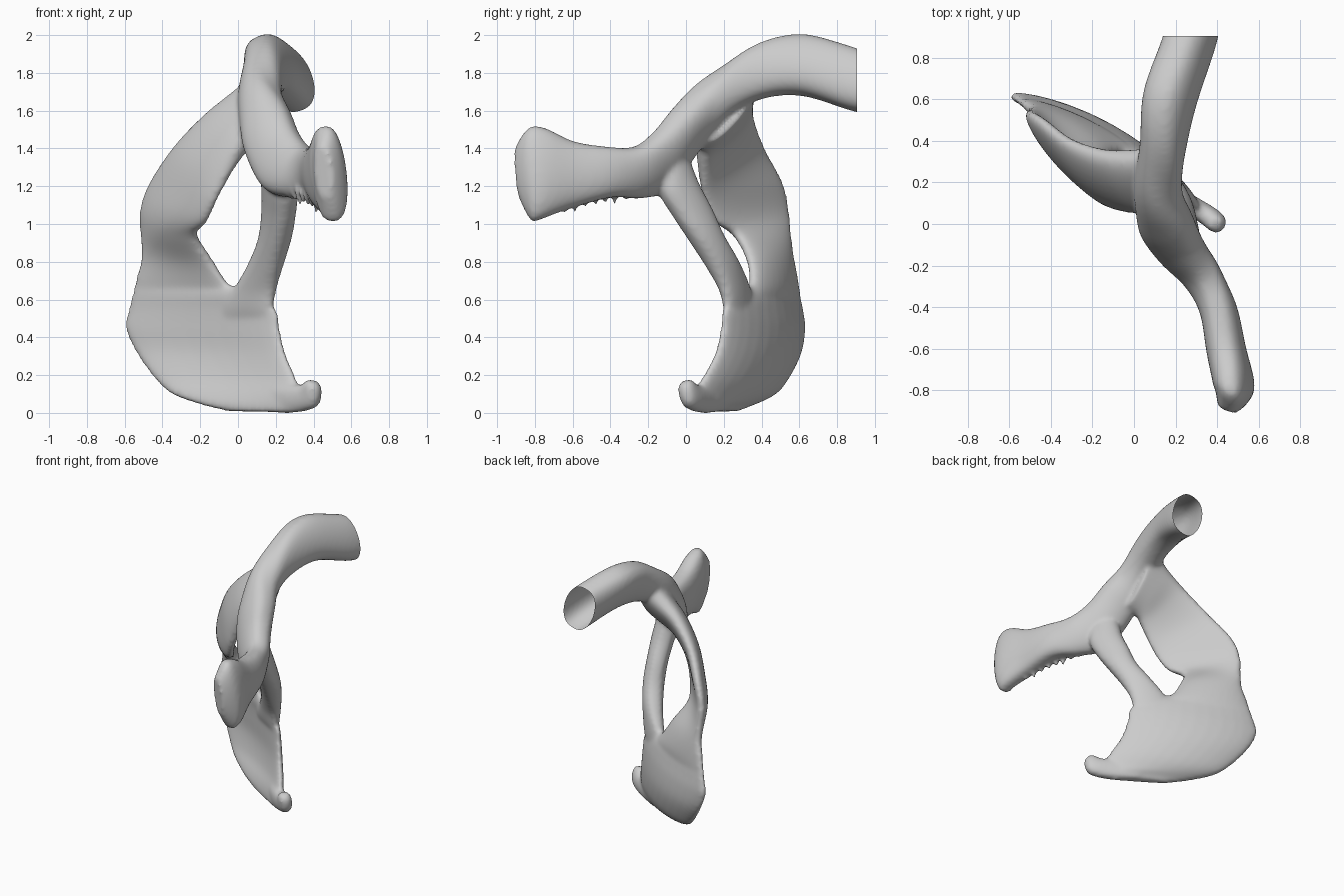
import bpy, bmesh, math, random
from mathutils import Vector

random.seed(4)
RING, STEPS = 28, 6


def spline(p, i, t):
    a, b = p[max(i - 1, 0)], p[i]
    c, d = p[i + 1], p[min(i + 2, len(p) - 1)]
    return [0.5 * (2 * q + (r - o) * t + (2 * o - 5 * q + 4 * r - s) * t * t
                   + (3 * q - o - 3 * r + s) * t ** 3) for o, q, r, s in zip(a, b, c, d)]


def loft(bm, stations):
    """Each station: edge A xyz, edge B xyz, half thickness, bow."""
    rows = [spline(stations, i, k / STEPS) for i in range(len(stations) - 1) for k in range(STEPS)]
    rows.append(list(stations[-1]))
    mids = [(Vector(r[:3]) + Vector(r[3:6])) / 2 for r in rows]
    rings = []
    for i, r in enumerate(rows):
        half = (Vector(r[3:6]) - Vector(r[:3])) / 2
        tan = mids[min(i + 1, len(rows) - 1)] - mids[max(i - 1, 0)]
        n = tan.cross(half).normalized()
        ring = []
        for k in range(RING):
            a = 2 * math.pi * k / RING
            u, s = math.cos(a), math.sin(a)
            w = math.copysign(abs(s) ** 0.75, s) * r[6] + r[7] * (1 - u * u)
            ring.append(bm.verts.new(mids[i] + half * u + n * w))
        rings.append(ring)
    faces = [bm.faces.new(rings[0]), bm.faces.new(rings[-1])]
    for p, q in zip(rings, rings[1:]):
        for k in range(RING):
            j = (k + 1) % RING
            faces.append(bm.faces.new((p[k], p[j], q[j], q[k])))
    bmesh.ops.recalc_face_normals(bm, faces=faces)


bm = bmesh.new()

# Upper shaft running forward into the knobbed front arm
loft(bm, [
    (.23, .98, 1.89, .35, .98, 1.59, .12, 0),
    (.20, .86, 1.94, .32, .86, 1.61, .12, 0),
    (.11, .62, 1.995, .24, .60, 1.69, .12, 0),
    (.11, .38, 1.95, .17, .38, 1.66, .11, 0),
    (.15, .15, 1.80, .08, .18, 1.54, .115, 0),
    (.26, .00, 1.62, .04, .02, 1.40, .11, 0),
    (.31, -.13, 1.49, .14, -.12, 1.19, .10, 0),
    (.37, -.25, 1.41, .28, -.25, 1.14, .09, 0),
    (.40, -.42, 1.41, .41, -.40, 1.14, .09, 0),
    (.43, -.60, 1.44, .46, -.62, 1.08, .095, 0),
    (.45, -.75, 1.51, .51, -.78, 1.02, .095, 0),
    (.46, -.83, 1.51, .49, -.82, 1.02, .085, 0),
    (.44, -.90, 1.41, .46, -.88, 1.14, .05, 0)])

# Broad side arm, from the junction down to the plate
loft(bm, [
    (.12, .36, 1.80, .14, .06, 1.44, .10, 0),
    (-.01, .34, 1.69, .04, .07, 1.40, .09, 0),
    (-.17, .35, 1.57, -.01, .07, 1.33, .07, .01),
    (-.33, .41, 1.41, -.07, .08, 1.22, .055, .02),
    (-.46, .51, 1.22, -.12, .10, 1.12, .05, .02),
    (-.51, .54, 1.08, -.17, .16, 1.01, .05, .02),
    (-.51, .55, .96, -.22, .26, .94, .05, .01),
    (-.51, .56, .82, -.14, .33, .81, .05, -.01),
    (-.54, .58, .71, -.04, .34, .67, .045, -.02),
    (-.56, .60, .60, .08, .28, .59, .035, -.03),
    (-.56, .60, .48, .10, .27, .48, .01, -.04)])

# Wide lower plate
loft(bm, [
    (-.52, .57, .75, -.04, .34, .68, .025, -.02),
    (-.555, .59, .65, .12, .24, .62, .04, -.03),
    (-.58, .61, .55, .20, .20, .55, .045, -.04),
    (-.595, .62, .45, .22, .19, .45, .05, -.05),
    (-.54, .60, .32, .25, .16, .32, .05, -.055),
    (-.44, .53, .18, .30, .10, .20, .05, -.05),
    (-.35, .46, .10, .34, .04, .10, .05, -.035),
    (-.20, .36, .045, .37, .02, .05, .045, -.02),
    (-.05, .28, .01, .33, .05, .005, .03, 0)])

# Upturned hook on the plate's front corner
loft(bm, [
    (.10, .22, .15, .12, .20, .01, .03, 0),
    (.25, .11, .15, .28, .09, .00, .045, 0),
    (.33, .05, .15, .41, .01, .03, .05, 0),
    (.36, .02, .17, .435, -.02, .11, .045, 0),
    (.37, .01, .18, .42, -.02, .16, .03, 0)])

# Slim strut between the front arm and the plate
loft(bm, [
    (.12, -.02, 1.38, .26, -.13, 1.34, .08, 0),
    (.15, .05, 1.22, .29, -.13, 1.18, .08, 0),
    (.15, .13, 1.07, .28, -.06, 1.05, .075, 0),
    (.13, .19, .93, .26, .03, .92, .075, 0),
    (.07, .26, .80, .23, .12, .79, .07, 0),
    (-.01, .32, .67, .20, .19, .66, .055, 0),
    (-.08, .36, .55, .18, .21, .54, .04, -.01),
    (-.10, .38, .42, .16, .23, .42, .01, -.02)])

# Ragged fringe under the front arm
for k in range(11):
    t = k / 10
    x, y, z = .26 + .22 * t, -.22 - .52 * t, 1.16 - .09 * t
    r = random.uniform(.02, .03)
    loft(bm, [(x, y - r, z + .05, x, y + r, z + .05, .03, 0),
              (x, y - .006, z - random.uniform(.01, .04), x, y + .006, z - .02, .012, 0)])

mesh = bpy.data.meshes.new("branched_bone")
bm.to_mesh(mesh)
bm.free()
bone = bpy.data.objects.new("branched_bone", mesh)
bpy.context.collection.objects.link(bone)
bpy.context.view_layer.objects.active = bone
bone.select_set(True)

# Fuse the parts into one smooth surface
fuse = bone.modifiers.new("fuse", 'REMESH')
fuse.mode, fuse.voxel_size = 'VOXEL', .014
soft = bone.modifiers.new("soften", 'SMOOTH')
soft.factor, soft.iterations = .5, 8
for m in ("fuse", "soften"):
    bpy.ops.object.modifier_apply(modifier=m)

# Cut the shaft off open at the back
bm = bmesh.new()
bm.from_mesh(bone.data)
bmesh.ops.bisect_plane(bm, geom=bm.verts[:] + bm.edges[:] + bm.faces[:],
                       plane_co=(0, .905, 0), plane_no=(0, 1, 0), clear_outer=True)
low = min(v.co.z for v in bm.verts)
bmesh.ops.translate(bm, verts=bm.verts[:], vec=(0, 0, -low))
bm.to_mesh(bone.data)
bm.free()
bpy.ops.object.shade_smooth()
